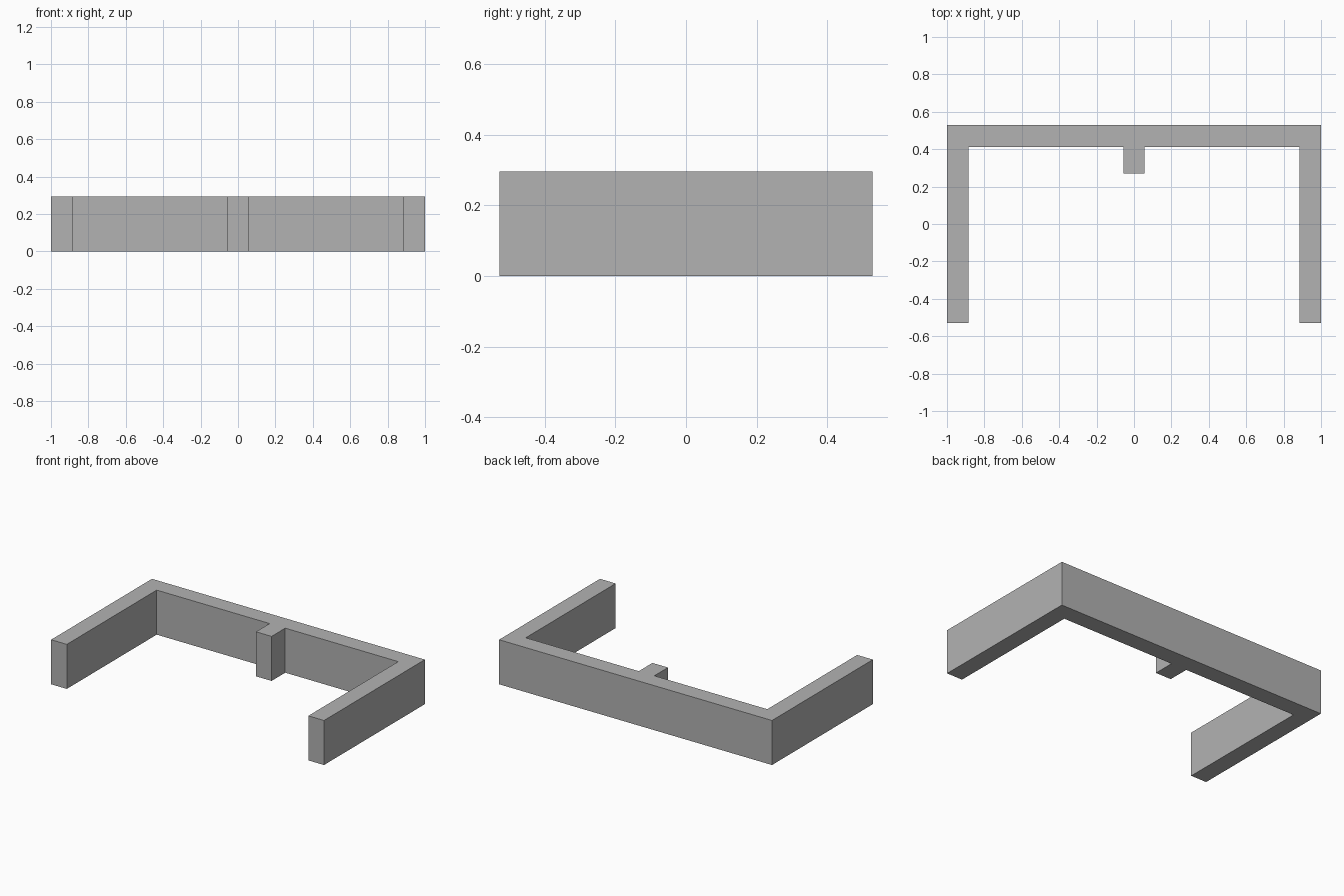
import bpy
import bmesh

cube = bpy.data.objects.get("Cube")
if cube:
    bpy.data.objects.remove(cube, do_unlink=True)

HALF_W, HALF_D, HEIGHT, WALL = 1.0, 0.528, 0.295, 0.115
INNER_Y = HALF_D - WALL
RIB_HALF, RIB_Y = 0.057, 0.27

# Plain grey
grey = bpy.data.materials.new("plain_grey")
grey.use_nodes = True
color = (0.448, 0.448, 0.448, 1.0)
grey.diffuse_color = color
grey.node_tree.nodes["Principled BSDF"].inputs["Base Color"].default_value = color

# Left half of the plan outline, mirrored to the right half
left = [
    (RIB_HALF, RIB_Y),
    (RIB_HALF, INNER_Y),
    (HALF_W - WALL, INNER_Y),
    (HALF_W - WALL, -HALF_D),
    (HALF_W, -HALF_D),
    (HALF_W, HALF_D),
]
outline = left + [(-x, y) for x, y in reversed(left)]

# U-shaped wall with a centre rib, extruded upward
bm = bmesh.new()
base = bm.faces.new([bm.verts.new((x, y, 0)) for x, y in outline])
result = bmesh.ops.extrude_face_region(bm, geom=[base], use_keep_orig=True)
top = [g for g in result["geom"] if isinstance(g, bmesh.types.BMVert)]
bmesh.ops.translate(bm, verts=top, vec=(0, 0, HEIGHT))
bmesh.ops.recalc_face_normals(bm, faces=bm.faces)

mesh = bpy.data.meshes.new("wall_bracket")
bm.to_mesh(mesh)
bm.free()
mesh.materials.append(grey)
bracket = bpy.data.objects.new("wall_bracket", mesh)
bpy.context.collection.objects.link(bracket)
